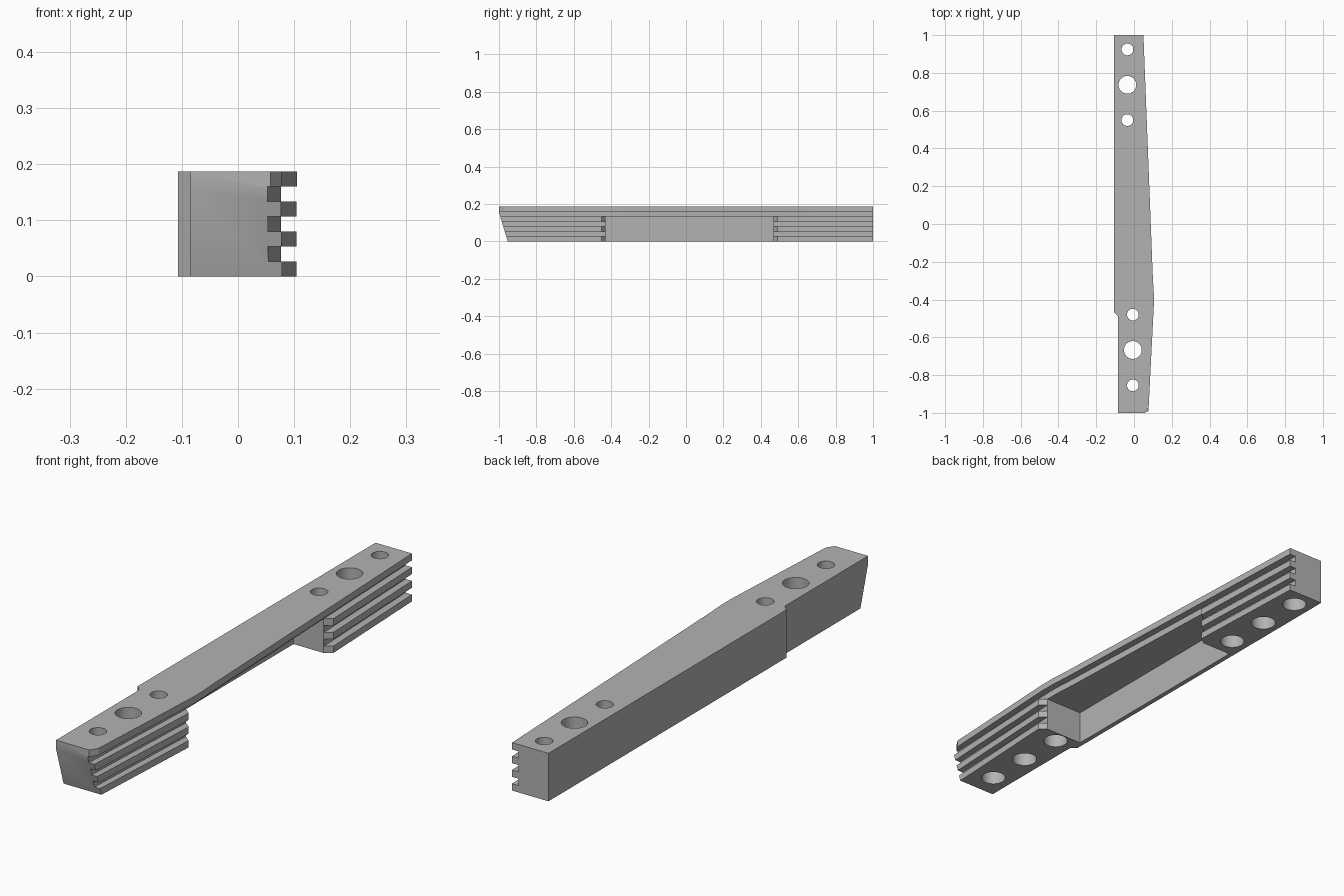
import bpy
import bmesh
from math import cos, sin, tau, radians

if "Cube" in bpy.data.objects:
    bpy.data.objects.remove(bpy.data.objects["Cube"])

HEIGHT = 0.187
LAYER = HEIGHT / 7      # fins and grooves alternate in seven layers
DEPTH = 0.028           # groove depth

grey = bpy.data.materials.new("plain grey")
grey.use_nodes = True
grey.diffuse_color = (0.45, 0.45, 0.45, 1)
grey.node_tree.nodes["Principled BSDF"].inputs["Base Color"].default_value = (0.45, 0.45, 0.45, 1)


def prism(name, points, low, high, axis="z"):
    """Extrude a flat outline along z (x, y points) or x (y, z points)."""
    def place(p, h):
        return (p[0], p[1], h) if axis == "z" else (h, p[0], p[1])
    bm = bmesh.new()
    a = [bm.verts.new(place(p, low)) for p in points]
    b = [bm.verts.new(place(p, high)) for p in points]
    bm.faces.new(a)
    bm.faces.new(b)
    for i in range(len(a)):
        j = (i + 1) % len(a)
        bm.faces.new((a[i], a[j], b[j], b[i]))
    bmesh.ops.recalc_face_normals(bm, faces=bm.faces)
    mesh = bpy.data.meshes.new(name)
    bm.to_mesh(mesh)
    bm.free()
    mesh.materials.append(grey)
    obj = bpy.data.objects.new(name, mesh)
    bpy.context.collection.objects.link(obj)
    return obj


def circle(x, y, r, n=32):
    return [(x + r * cos(tau * i / n), y + r * sin(tau * i / n)) for i in range(n)]


# Tapered bar; the finned edge runs front to back
fin_edge = [(0.076, -1), (0.105, -0.43), (0.105, -0.37), (0.1, -0.29), (0.05, 1)]
back_edge = [(-0.107, 1), (-0.107, -0.465), (-0.085, -0.488), (-0.085, -1)]
bar = prism("finned_bar", fin_edge + back_edge, 0, HEIGHT)

cutters = []

# Long grooves along the finned edge
floor = [(x - DEPTH, y) for x, y in fin_edge]
floor[0] = (floor[0][0], -1.1)
floor[-1] = (floor[-1][0] - 0.004, 1.1)
for layer in (1, 3, 5):
    cutters.append(prism("groove_cutter", floor + [(0.3, 1.1), (0.3, -1.1)],
                         layer * LAYER, (layer + 1) * LAYER))

# Open recess under the middle, with bevelled fin ends
recess = [(-0.088, -0.43), (0.077, -0.43), (0.104, -0.452), (0.3, -0.452),
          (0.3, 0.49), (0.07, 0.49), (0.042, 0.468), (-0.088, 0.468)]
cutters.append(prism("recess_cutter", recess, -0.1, 5 * LAYER))

# Sloping front end
cutters.append(prism("slope_cutter", [(-1.1, 0.165), (-1.003, 0.165), (-0.938, -0.05),
                                      (-1.1, -0.05)], -0.3, 0.3, "x"))

# Clipped corner of the top fin
cutters.append(prism("corner_cutter", [(0.0515, -1.01), (0.085, -0.96), (0.2, -0.96), (0.2, -1.01)],
                     6 * LAYER, 0.3))

# Two groups of holes: a wide one between two counterbored ones
for x, middle in ((-0.035, 0.737), (-0.006, -0.667)):
    cutters.append(prism("wide_hole_cutter", circle(x, middle, 0.047), -0.1, 0.3))
    for side in (-1, 1):
        y = middle + side * 0.187
        cutters.append(prism("small_hole_cutter", circle(x, y, 0.031), -0.1, 0.3))
        cutters.append(prism("counterbore_cutter", circle(x, y, 0.046), -0.1, 0.13))

# Cut the bar and remove the cutters
bpy.ops.object.select_all(action="DESELECT")
bpy.context.view_layer.objects.active = bar
bar.select_set(True)
for cutter in cutters:
    cutter.hide_render = True
    mod = bar.modifiers.new("cut", "BOOLEAN")
    mod.operation = "DIFFERENCE"
    mod.solver = "EXACT"
    mod.object = cutter
    bpy.ops.object.modifier_apply(modifier=mod.name)
    bpy.data.objects.remove(cutter)

bpy.ops.object.shade_smooth_by_angle(angle=radians(30))
